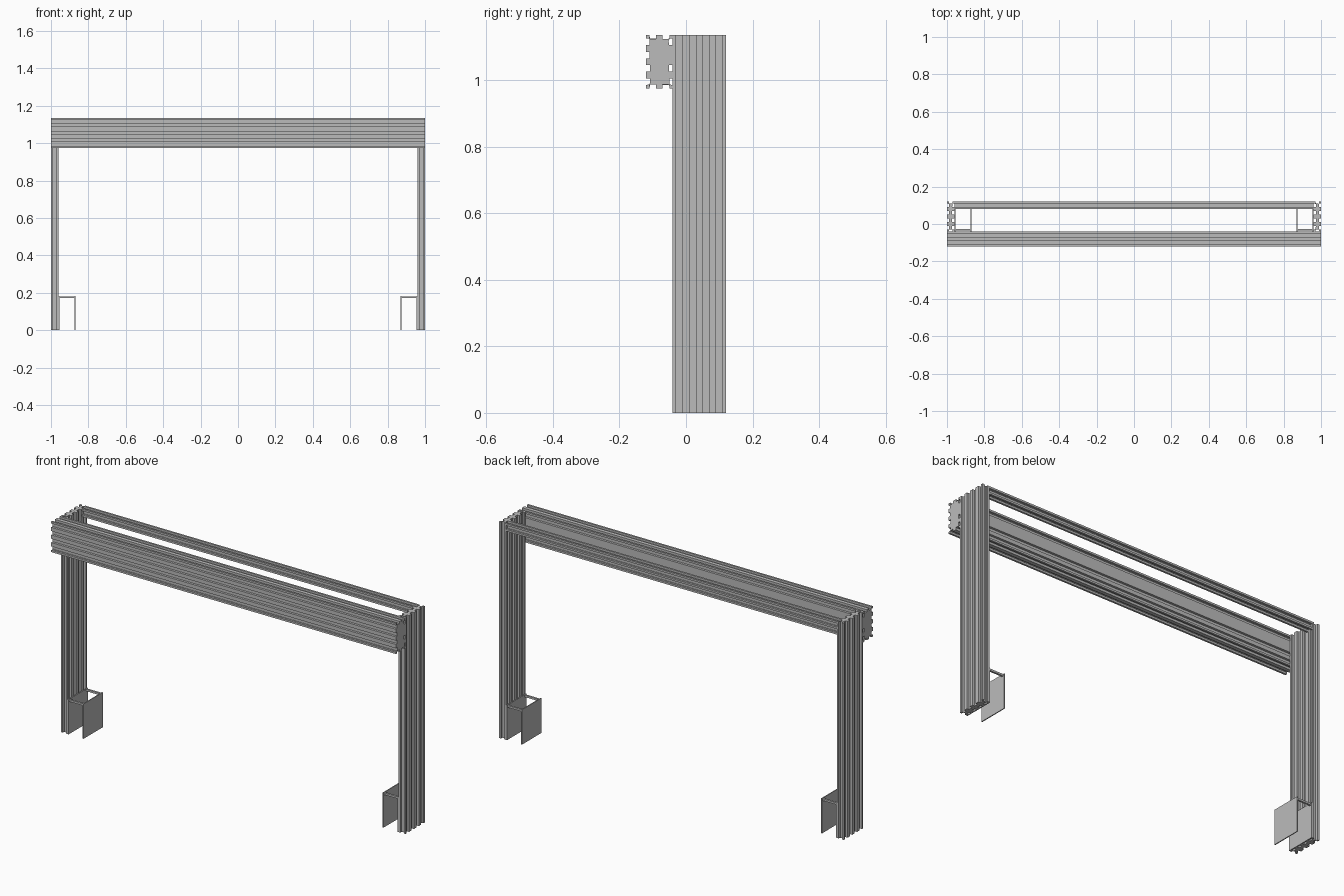
import bpy
import bmesh
from mathutils import Vector

cube = bpy.data.objects.get("Cube")
if cube:
    bpy.data.objects.remove(cube, do_unlink=True)

# Single plain metal colour
metal = bpy.data.materials.new("grey aluminium")
metal.use_nodes = True
grey = (0.5, 0.5, 0.5, 1)
metal.diffuse_color = grey
metal.node_tree.nodes["Principled BSDF"].inputs["Base Color"].default_value = grey

CELL = 0.04      # slot pitch
SLOT = 0.02      # slot width
DEPTH = 0.012    # slot depth
TOP = 1.135


def slotted_outline(w, h, slots):
    """Rectangle outline with slots cut in its bottom, right, top and left sides."""
    corners = [Vector(c) for c in ((0, 0), (w, 0), (w, h), (0, h))]
    points = []
    for i, cells in enumerate(slots):
        start = corners[i]
        along = (corners[(i + 1) % 4] - start).normalized()
        inward = Vector((-along.y, along.x))
        points.append(start)
        for cell in cells:
            mid = start + along * CELL * (cell + 0.5)
            a, b = mid - along * SLOT / 2, mid + along * SLOT / 2
            points += [a, a + inward * DEPTH, b + inward * DEPTH, b]
    return points


def extrusion(name, outline, start, length, place):
    """Extrude an outline; place turns (u, v, t) into x, y, z."""
    bm = bmesh.new()
    face = bm.faces.new([bm.verts.new(start + place(p.x, p.y, 0)) for p in outline])
    grown = bmesh.ops.extrude_face_region(bm, geom=[face])["geom"]
    verts = [g for g in grown if isinstance(g, bmesh.types.BMVert)]
    bmesh.ops.translate(bm, verts=verts, vec=place(0, 0, length))
    bmesh.ops.recalc_face_normals(bm, faces=bm.faces)
    mesh = bpy.data.meshes.new(name)
    bm.to_mesh(mesh)
    bm.free()
    mesh.materials.append(metal)
    obj = bpy.data.objects.new(name, mesh)
    bpy.context.collection.objects.link(obj)
    return obj


def upright(u, v, t):
    return Vector((u, v, t))


def lengthwise(u, v, t):
    return Vector((t, u, v))


def box(name, low, high):
    size = Vector(high) - Vector(low)
    outline = slotted_outline(size.x, size.y, [()] * 4)
    return extrusion(name, outline, Vector(low), size.z, upright)


# Tall front beam; its back face has one cell left plain
front = slotted_outline(2 * CELL, 4 * CELL, [range(2), (0, 1, 3), range(2), range(4)])
extrusion("front_beam", front, Vector((-1, -0.12, TOP - 4 * CELL)), 2, lengthwise)

# Square back beam between the legs
back = slotted_outline(CELL, CELL, [(0,)] * 4)
extrusion("back_beam", back, Vector((-0.96, 0.08, TOP - CELL)), 1.92, lengthwise)

# Legs and foot brackets
leg = slotted_outline(CELL, 4 * CELL, [(0,), range(4), (0,), range(4)])
for side, sign in (("left", 1), ("right", -1)):
    extrusion(side + "_leg", leg, Vector((0.98 * sign - CELL / 2, -0.04, 0)), TOP, upright)

    def mirrored_box(name, x0, x1, y0, y1, z0, z1):
        xs = sorted((x0 * sign, x1 * sign))
        box(side + name, (xs[0], y0, z0), (xs[1], y1, z1))

    mirrored_box("_inner_foot_plate", 0.868, 0.873, -0.04, 0.12, 0, 0.183)
    mirrored_box("_leg_foot_plate", 0.955, 0.96, -0.04, 0.12, 0, 0.183)
    mirrored_box("_front_foot_strut", 0.873, 0.955, -0.036, -0.026, 0.171, 0.181)
    mirrored_box("_back_foot_strut", 0.873, 0.955, 0.106, 0.116, 0.171, 0.181)
